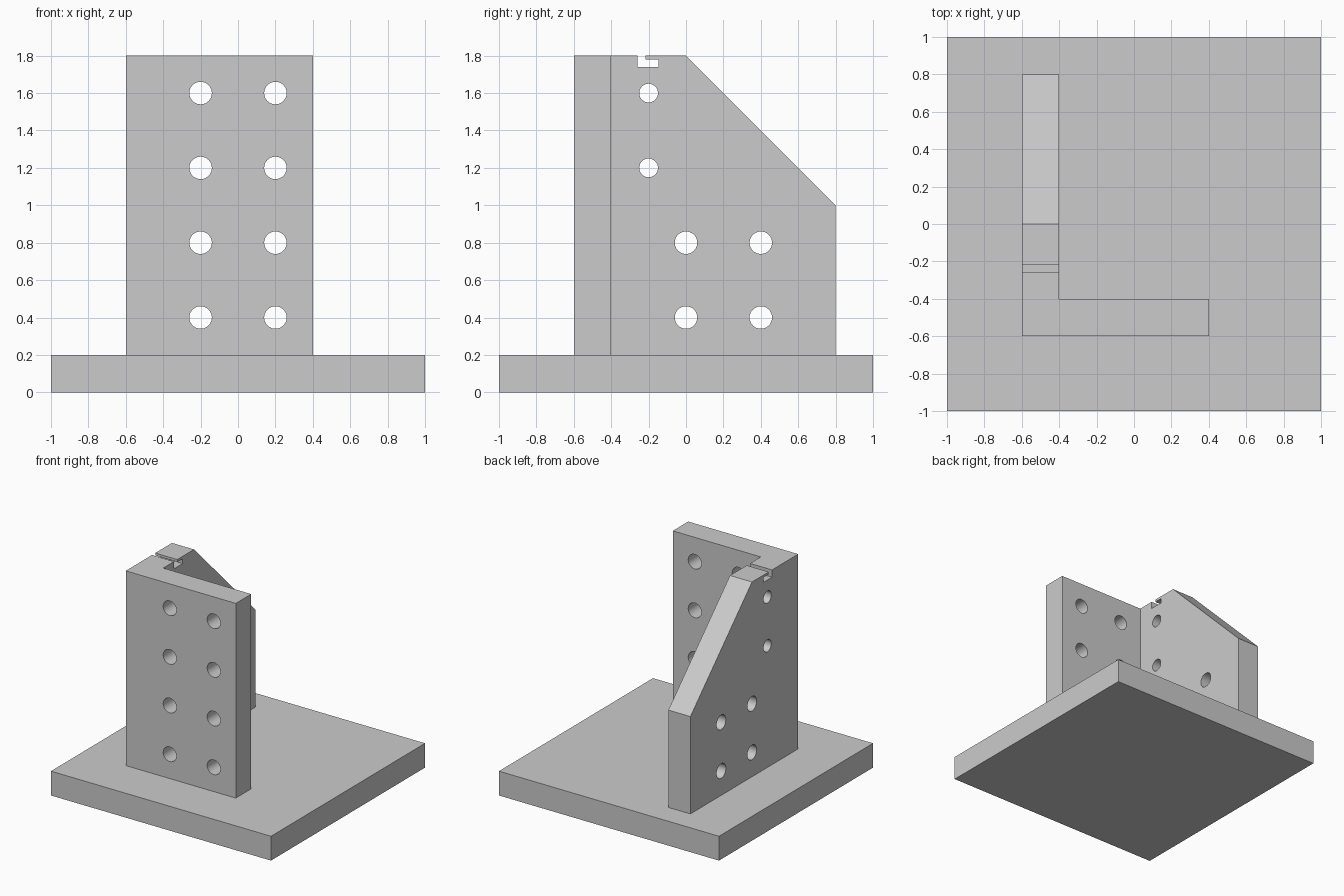
import bpy
import bmesh
from math import pi
from mathutils import Matrix, Vector

cube = bpy.data.objects.get("Cube")
if cube:
    bpy.data.objects.remove(cube, do_unlink=True)

grey = bpy.data.materials.new("plain grey")
grey.use_nodes = True
grey.diffuse_color = (0.6, 0.6, 0.6, 1)
grey.node_tree.nodes["Principled BSDF"].inputs["Base Color"].default_value = grey.diffuse_color


def make_object(name, bm):
    bmesh.ops.recalc_face_normals(bm, faces=bm.faces)
    mesh = bpy.data.meshes.new(name)
    bm.to_mesh(mesh)
    bm.free()
    mesh.materials.append(grey)
    obj = bpy.data.objects.new(name, mesh)
    bpy.context.collection.objects.link(obj)
    return obj


def prism(name, points, offset):
    """Extrude a flat outline along an offset."""
    bm = bmesh.new()
    face = bm.faces.new([bm.verts.new(p) for p in points])
    new = bmesh.ops.extrude_face_region(bm, geom=[face], use_keep_orig=True)["geom"]
    bmesh.ops.translate(bm, vec=Vector(offset),
                        verts=[v for v in new if isinstance(v, bmesh.types.BMVert)])
    return make_object(name, bm)


def drills(name, holes, axis):
    """Cylinders along x or y; each hole is (centre, radius)."""
    bm = bmesh.new()
    turn = Matrix.Rotation(pi / 2, 4, "Y" if axis == "X" else "X")
    for centre, radius in holes:
        bmesh.ops.create_cone(bm, cap_ends=True, segments=48, radius1=radius,
                              radius2=radius, depth=0.3,
                              matrix=Matrix.Translation(centre) @ turn)
    cutter = make_object(name, bm)
    cutter.hide_render = True
    return cutter


def combine(target, other, operation):
    """Apply a boolean and discard the helper."""
    mod = target.modifiers.new(operation, "BOOLEAN")
    mod.operation, mod.solver, mod.object = operation, "EXACT", other
    bpy.ops.object.select_all(action="DESELECT")
    bpy.context.view_layer.objects.active = target
    target.select_set(True)
    bpy.ops.object.modifier_apply(modifier=mod.name)
    bpy.data.objects.remove(other, do_unlink=True)


# Base slab
prism("base_plate", [(-1, -1, 0), (1, -1, 0), (1, 1, 0), (-1, 1, 0)], (0, 0, 0.2))

# L-shaped upright: front plate and the rib behind it
left, inner, right = -0.6, -0.4, 0.4
upright = prism("upright_bracket",
                [(left, -0.6, 0.2), (right, -0.6, 0.2), (right, -0.6, 1.8), (left, -0.6, 1.8)],
                (0, 0.2, 0))

# Rib outline with sloped back and hooked slot in the top edge
rib_outline = [(-0.4, 0.2), (0.8, 0.2), (0.8, 1), (0, 1.8),
               (-0.217, 1.8), (-0.217, 1.78), (-0.148, 1.78), (-0.148, 1.74),
               (-0.26, 1.74), (-0.26, 1.8), (-0.4, 1.8)]
rib = prism("rib", [(left, y, z) for y, z in rib_outline], (inner - left, 0, 0))
combine(upright, rib, "UNION")

# Bolt holes through the front plate
levels = (0.4, 0.8, 1.2, 1.6)
plate_holes = [((x, -0.5, z), 0.06) for x in (-0.2, 0.2) for z in levels]
combine(upright, drills("plate_drills", plate_holes, "Y"), "DIFFERENCE")

# Bolt holes through the rib, the upper pair slightly smaller
rib_holes = [((-0.5, y, z), 0.06) for y in (0, 0.4) for z in levels[:2]]
rib_holes += [((-0.5, -0.2, z), 0.05) for z in levels[2:]]
combine(upright, drills("rib_drills", rib_holes, "X"), "DIFFERENCE")

# Smooth hole walls, crisp edges
bpy.ops.object.shade_smooth_by_angle(angle=pi / 6)
